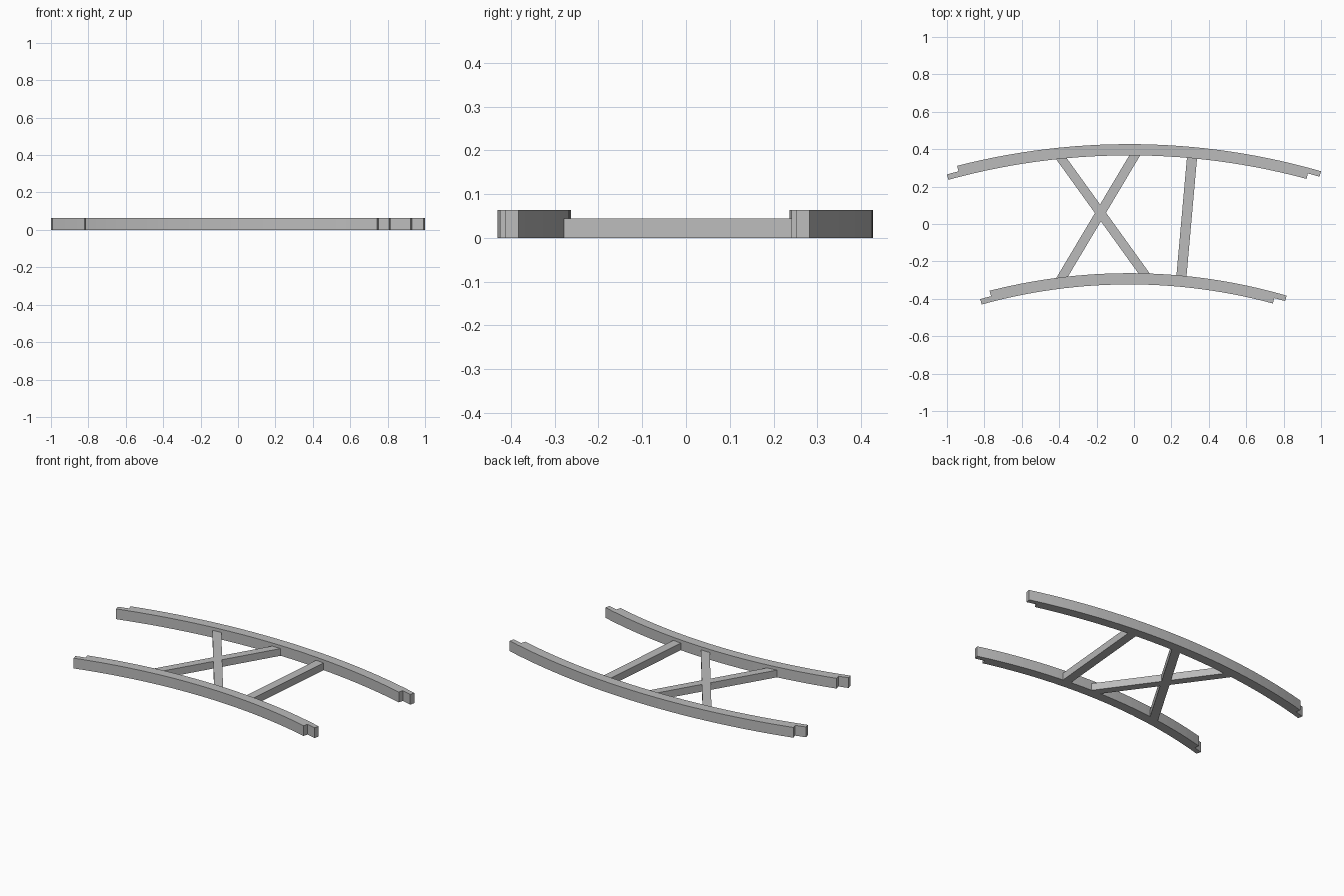
import bpy
import bmesh
from math import sin, cos, radians
from mathutils import Vector

cube = bpy.data.objects.get("Cube")
if cube:
    bpy.data.objects.remove(cube, do_unlink=True)

# One plain grey for everything
grey = bpy.data.materials.new("plain grey")
grey.use_nodes = True
colour = (0.5, 0.5, 0.5, 1)
grey.diffuse_color = colour
grey.node_tree.nodes["Principled BSDF"].inputs["Base Color"].default_value = colour

CENTRE = Vector((-0.026, -3.273))   # shared centre of both curved rails
RAIL_WIDTH, RAIL_HEIGHT = 0.06, 0.063
BRACE_HEIGHT = 0.044
SEGMENTS = 28


def extrude_outline(name, outline, height):
    """Flat outline raised from the ground into a solid."""
    bm = bmesh.new()
    base = bm.faces.new([bm.verts.new((p.x, p.y, 0)) for p in outline])
    raised = bmesh.ops.extrude_face_region(bm, geom=[base], use_keep_orig=True)
    top = [v for v in raised["geom"] if isinstance(v, bmesh.types.BMVert)]
    bmesh.ops.translate(bm, verts=top, vec=(0, 0, height))
    bmesh.ops.recalc_face_normals(bm, faces=bm.faces)
    mesh = bpy.data.meshes.new(name)
    bm.to_mesh(mesh)
    bm.free()
    mesh.materials.append(grey)
    obj = bpy.data.objects.new(name, mesh)
    bpy.context.collection.objects.link(obj)
    return obj


def arc(radius, start, end, steps=1):
    angles = [radians(start + (end - start) * i / steps) for i in range(steps + 1)]
    return [CENTRE + Vector((sin(a), cos(a))) * radius for a in angles]


def rail(name, radius, left, right, lip):
    """Curved rail with half-width lips: outer on the +x end, inner on the -x end."""
    middle, inner = radius - RAIL_WIDTH / 2, radius - RAIL_WIDTH
    outline = arc(radius, -left, right + lip, SEGMENTS)
    outline += arc(middle, right + lip, right)
    outline += arc(inner, right, -left - lip, SEGMENTS)
    outline += arc(middle, -left - lip, -left)
    return extrude_outline(name, outline, RAIL_HEIGHT)


def brace(name, back, front, width):
    """Straight bar between the rails, with its ends let into them."""
    back, front = Vector(back), Vector(front)
    along = (front - back).normalized()
    side = Vector((-along.y, along.x)) * width / 2
    back, front = back - along * 0.025, front + along * 0.025
    return extrude_outline(name, [back - side, front - side, front + side, back + side],
                           BRACE_HEIGHT)


# Rails
rail("back_rail", 3.70, 14.4, 15.1, 1.0)
rail("front_rail", 3.01, 14.35, 15.1, 1.15)

# Braces
brace("straight_brace", (0.31, 0.353), (0.254, -0.275), 0.054)
cross = brace("cross_brace", (-0.39, 0.352), (0.053, -0.263), 0.049)
second = brace("second_diagonal", (0.004, 0.367), (-0.382, -0.281), 0.05)

# Merge the two diagonals into one crossed part
union = cross.modifiers.new("join_diagonals", "BOOLEAN")
union.operation = "UNION"
union.solver = "EXACT"
union.object = second
bpy.context.view_layer.objects.active = cross
bpy.ops.object.modifier_apply(modifier=union.name)
bpy.data.objects.remove(second, do_unlink=True)
